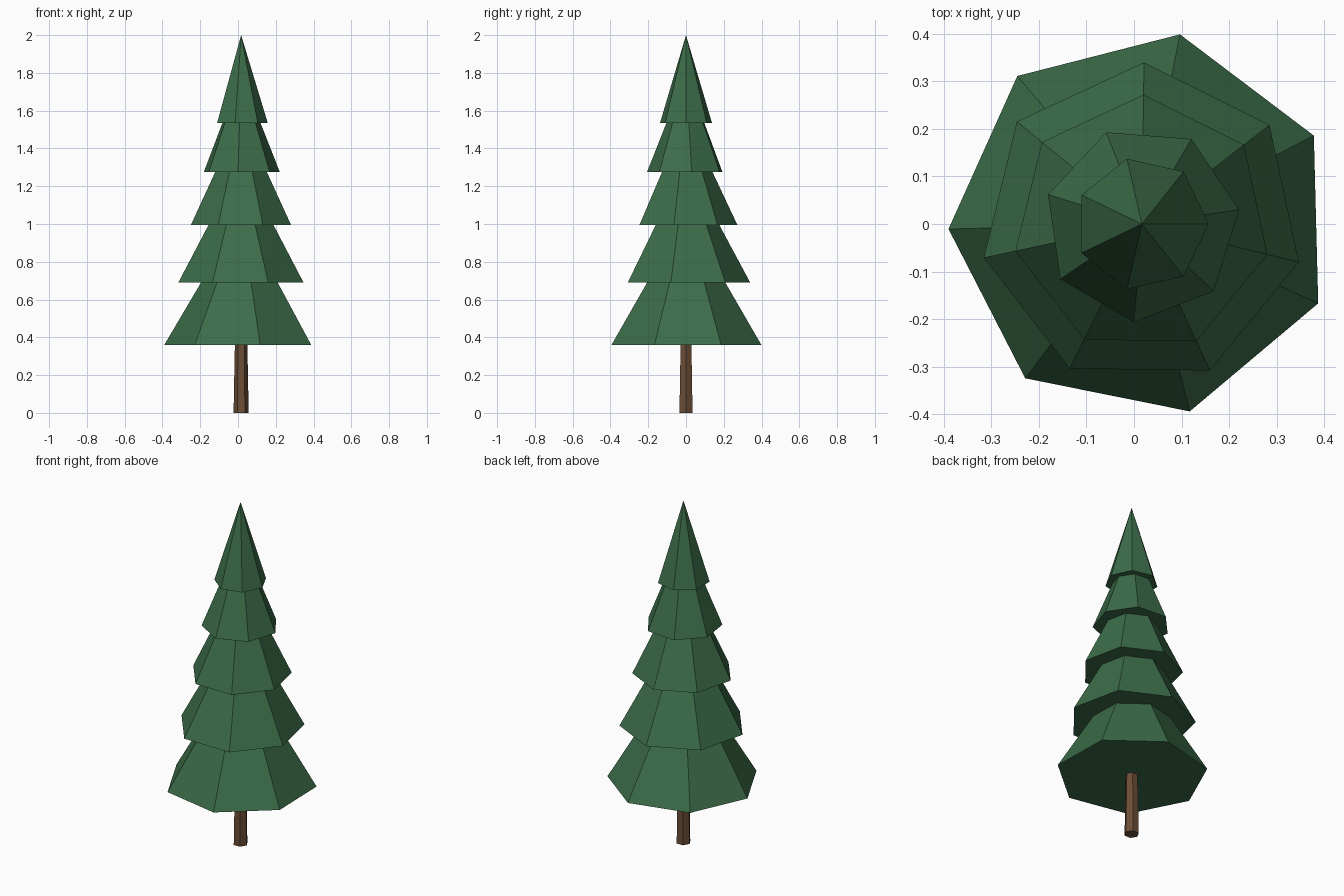
import bpy
import math

if "Cube" in bpy.data.objects:
    bpy.data.objects.remove(bpy.data.objects["Cube"])

CX = 0.0165  # the trunk axis sits slightly right of centre


def material(name, rgb):
    m = bpy.data.materials.new(name)
    m.diffuse_color = (*rgb, 1.0)
    m.use_nodes = True
    m.node_tree.nodes["Principled BSDF"].inputs["Base Color"].default_value = m.diffuse_color
    return m


def cone(name, sides, r_bottom, r_top, z, height, angle, mat):
    """Flat-shaded cone whose first corner points at `angle` degrees from +x."""
    bpy.ops.mesh.primitive_cone_add(
        vertices=sides, radius1=r_bottom, radius2=r_top, depth=height,
        location=(CX, 0, z + height / 2),
        rotation=(0, 0, math.radians(angle - 90)))
    ob = bpy.context.object
    ob.name = name
    ob.data.materials.append(mat)
    return ob


green = material("pine_green", (0.045, 0.15, 0.066))
brown = material("bark_brown", (0.15, 0.075, 0.038))

# Tapered six-sided trunk
cone("trunk", 6, 0.04, 0.032, 0.0, 0.42, 0, brown)

# Foliage tiers, each a closed seven-sided cone: radius, base height, height, twist
tiers = [
    (0.407, 0.36, 0.69, 27.2),
    (0.340, 0.69, 0.634, 37.8),
    (0.272, 0.995, 0.578, 37.8),
    (0.207, 1.275, 0.522, 8.3),
    (0.141, 1.535, 0.465, 0.0),
]
for i, (r, z, h, a) in enumerate(tiers, 1):
    cone(f"foliage_tier_{i}", 7, r, 0.0, z, h, a, green)
